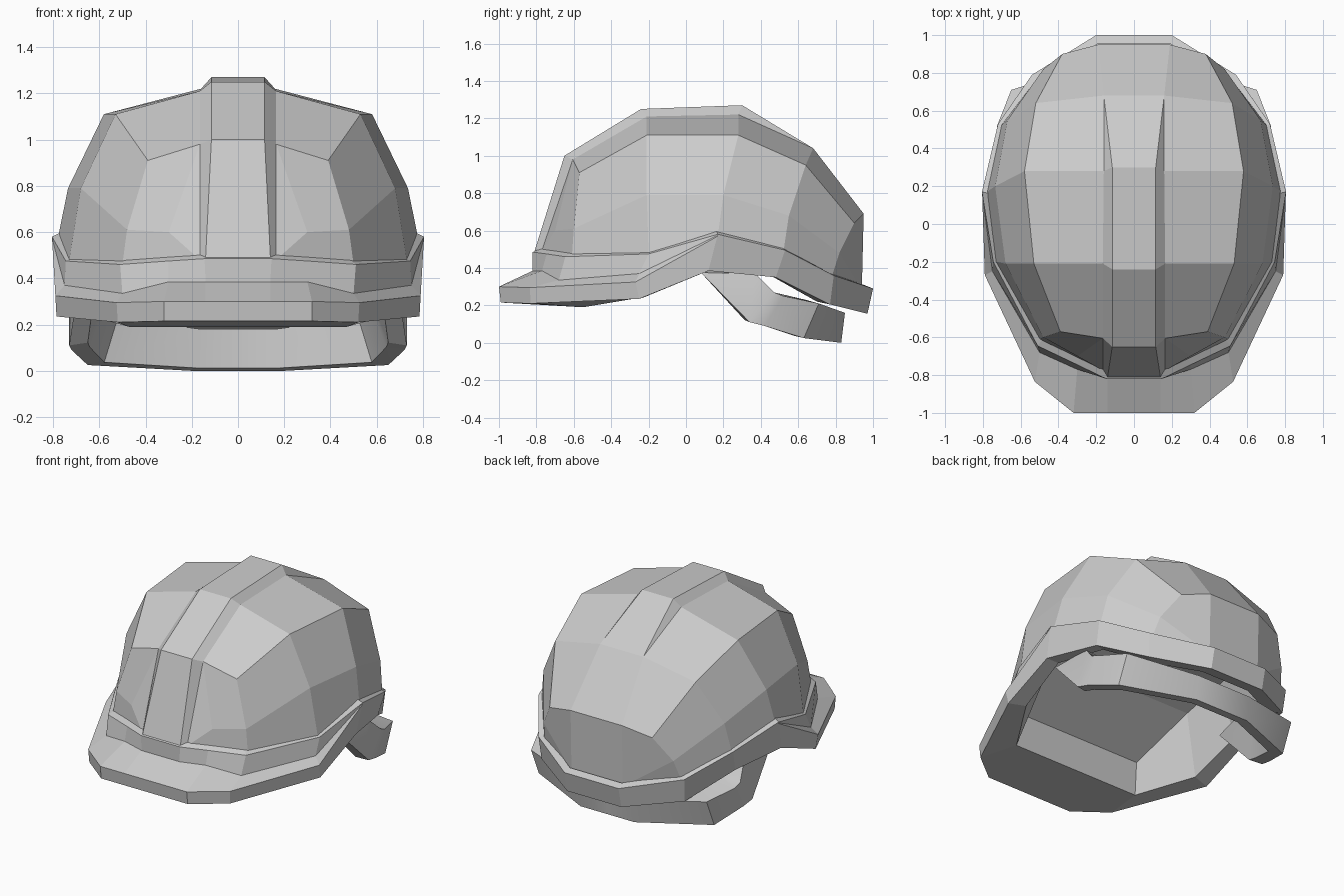
import bpy, bmesh, math

if "Cube" in bpy.data.objects:
    bpy.data.objects.remove(bpy.data.objects["Cube"])


def build(name, polys, smooth=False):
    """Make an object from half-side polygons, mirrored across x = 0."""
    bm = bmesh.new()
    for side in (1, -1):
        for poly in polys:
            pts = list(dict.fromkeys(poly))
            if len(pts) > 2:
                bm.faces.new([bm.verts.new((side * x, y, z)) for x, y, z in pts])
    bmesh.ops.remove_doubles(bm, verts=bm.verts, dist=1e-5)
    bmesh.ops.recalc_face_normals(bm, faces=bm.faces)
    mesh = bpy.data.meshes.new(name)
    bm.to_mesh(mesh)
    bm.free()
    obj = bpy.data.objects.new(name, mesh)
    bpy.context.collection.objects.link(obj)
    if smooth:
        bpy.ops.object.select_all(action='DESELECT')
        obj.select_set(True)
        bpy.context.view_layer.objects.active = obj
        bpy.ops.object.shade_smooth_by_angle(angle=math.radians(30))
    return obj


def strip(a, b, closed=False):
    """Quads between two matching point rows."""
    n = len(a)
    return [(a[i], a[(i + 1) % n], b[(i + 1) % n], b[i])
            for i in range(n if closed else n - 1)]


def centre(p):
    return (0.0, p[1], p[2])


# Dome stations, front to back: ridge, ridge foot, crease, mid, base
stations = [
    [(.115, -.65, 1.0), (.165, -.605, .98), (.39, -.57, .91), (.48, -.60, .61), (.50, -.61, .46)],
    [(.115, -.24, 1.25), (.165, -.21, 1.21), (.53, -.21, 1.11), (.68, -.21, .79), (.73, -.20, .48)],
    [(.115, .30, 1.27), (.16, .28, 1.22), (.58, .28, 1.11), (.735, .20, .79), (.78, .17, .57)],
    [(.16, .68, 1.04), (.16, .68, 1.04), (.52, .64, .95), (.67, .55, .68), (.705, .52, .48)],
    [(.19, .95, .69), (.19, .95, .69), (.38, .90, .64), (.48, .82, .48), (.51, .775, .34)],
]
front_end = [(.14, -.81, .49), (.165, -.775, .48)]
back_end = [(.19, .94, .28), (.19, .94, .28)]

rows = [[centre(r[0])] + r for r in stations]
dome = [q for a, b in zip(rows, rows[1:]) for q in strip(a, b)]
for end, row in ((front_end, rows[0]), (back_end, rows[-1])):
    e = [centre(end[0])] + end
    dome += strip(e, row[:3])
    if end is front_end:
        # Front panel folds at a point beside the ridge
        fold = (.30, -.70, .60)
        dome += [(e[2], row[2], fold), (row[2], row[3], row[4], fold),
                 (e[2], fold, row[4], row[5])]
    else:
        dome += [(e[2], row[2], row[3], row[4]), (e[2], row[4], row[5])]
build("helmet_dome", dome)

# Rim and brim sections: band top, band foot, brim top edge, brim lower edge
rim = [
    [(.145, -.82, .485), (.14, -.82, .385), (.14, -1.0, .30), (.14, -.99, .215)],
    [(.30, -.745, .475), (.30, -.77, .385), (.32, -1.0, .30), (.32, -.99, .215)],
    [(.51, -.645, .46), (.50, -.68, .335), (.525, -.835, .295), (.52, -.83, .21)],
    [(.745, -.20, .475), (.75, -.25, .37), (.79, -.27, .325), (.785, -.25, .235)],
]
# Back half has only a plain band: outer top, outer bottom
for top, low in (((.805, .17, .58), (.79, .12, .385)),
                 ((.72, .53, .495), (.70, .48, .35)),
                 ((.54, .79, .36), (.53, .77, .205)),
                 ((.20, 1.0, .29), (.20, .97, .155))):
    between = [tuple(a + (b - a) * t for a, b in zip(top, low)) for t in (.03, .06)]
    rim.append([top] + between + [low])
# Lower inner edge, then edge of the lining inside the helmet
inner_edge = [(.14, -.55, .19), (.28, -.55, .19), (.47, -.55, .19), (.67, -.22, .245),
              (.70, .12, .385), (.63, .46, .355), (.46, .70, .22), (.18, .86, .19)]
lining = [(.13, -.50, .385), (.26, -.50, .385), (.44, -.50, .385), (.53, -.13, .60),
          (.57, .12, .70), (.51, .42, .70), (.40, .62, .60), (.17, .76, .50)]
sections = []
for sec, low, lip in zip(rim, inner_edge, lining):
    bx, by, bz = sec[0]
    ledge = (bx * .955, by * .955, bz + .018)
    sections.append([ledge] + sec + [low, lip, centre(lip)])
sections.insert(0, [centre(p) for p in sections[0]])
sections.append([centre(p) for p in sections[-1]])
build("rim_and_brim", [q for a, b in zip(sections, sections[1:]) for q in strip(a, b)])

# Neck strap: upper and lower edge points from the sides round to the back
strap = [
    ((.69, .37, .37), (.69, .08, .375)),
    ((.73, .47, .27), (.73, .34, .11)),
    ((.725, .52, .25), (.72, .42, .09)),
    ((.65, .71, .21), (.65, .63, .025)),
    ((.20, .85, .16), (.20, .83, .0)),
]
bands = []
for top, low in strap:
    bands.append([top, low, (low[0] * .89, low[1] * .92, low[2] + .012),
                  (top[0] * .80, top[1] * .90, top[2] + .02)])
bands.append([centre(p) for p in bands[-1]])
build("neck_strap", [q for a, b in zip(bands, bands[1:]) for q in strip(a, b, True)]
      + [tuple(bands[0])], smooth=True)
